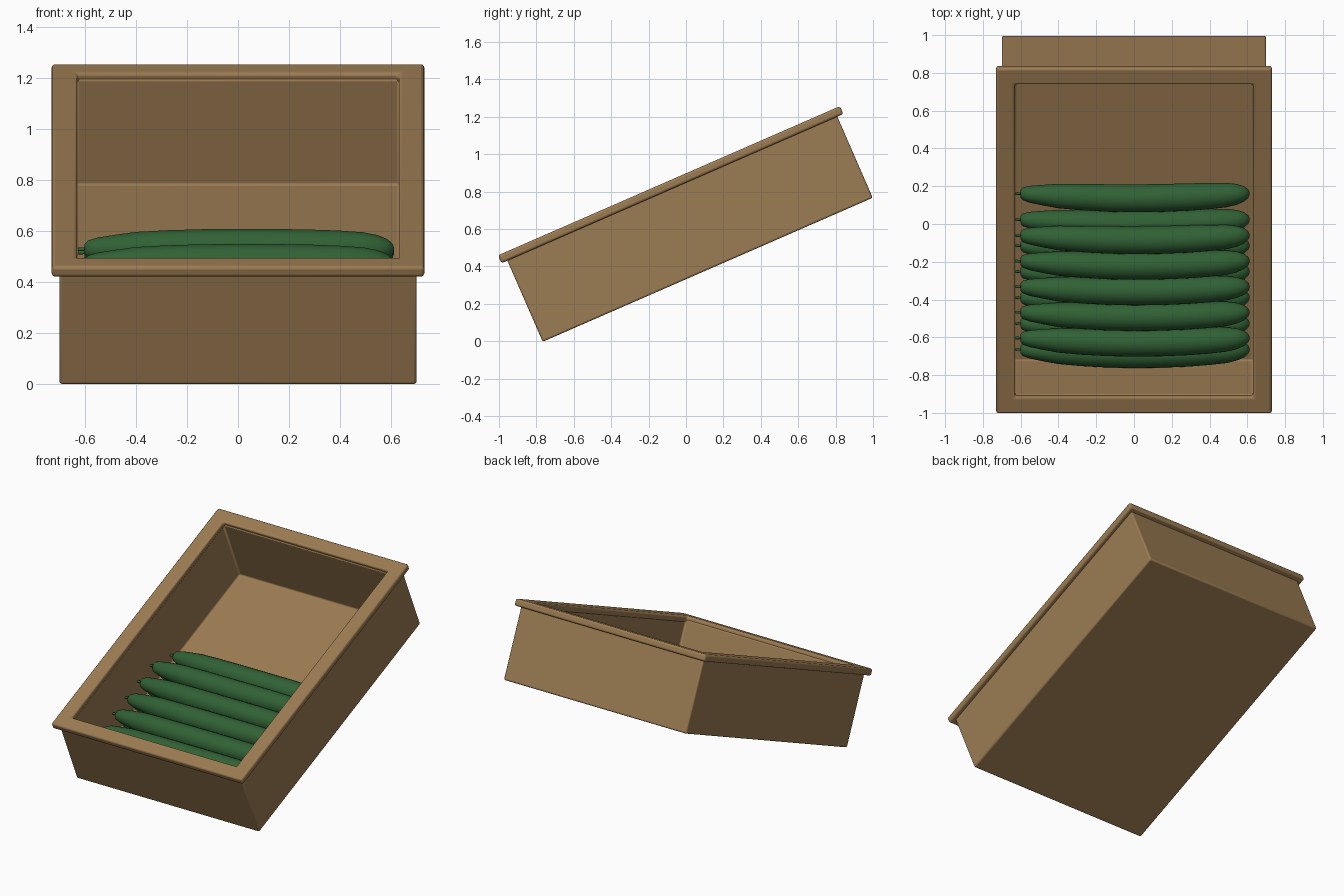
import bpy, bmesh, math
from mathutils import Matrix, Vector

if "Cube" in bpy.data.objects:
    bpy.data.objects.remove(bpy.data.objects["Cube"])

# Everything is built in the box's own frame (x, length, height), then tilted
TILT = math.atan2(0.77, 1.765)
PLACE = Matrix.Translation((0, -0.766, -0.003)) @ Matrix.Rotation(TILT, 4, 'X')
LENGTH = 1.925


def material(name, rgb):
    m = bpy.data.materials.new(name)
    m.diffuse_color = (*rgb, 1)
    m.use_nodes = True
    m.node_tree.nodes["Principled BSDF"].inputs["Base Color"].default_value = m.diffuse_color
    return m


wood = material("wood", (0.33, 0.20, 0.085))
green = material("green_skin", (0.03, 0.12, 0.035))


def finish(bm, name, mat, bevel=0.0):
    bmesh.ops.recalc_face_normals(bm, faces=bm.faces)
    me = bpy.data.meshes.new(name)
    bm.to_mesh(me)
    bm.free()
    ob = bpy.data.objects.new(name, me)
    bpy.context.collection.objects.link(ob)
    me.materials.append(mat)
    ob.matrix_world = PLACE
    if bevel:
        b = ob.modifiers.new("bevel", 'BEVEL')
        b.width, b.segments, b.limit_method = bevel, 3, 'ANGLE'
    bpy.ops.object.select_all(action='DESELECT')
    ob.select_set(True)
    bpy.context.view_layer.objects.active = ob
    bpy.ops.object.shade_smooth_by_angle(angle=math.radians(40))
    return ob


def skin(bm, rings, closed=False):
    """Join rings of points into a surface; cap the ends unless closed."""
    vs = [[bm.verts.new(p) for p in r] for r in rings]
    n = len(vs[0])
    pairs = list(zip(vs, vs[1:])) + ([(vs[-1], vs[0])] if closed else [])
    for a, b in pairs:
        for i in range(n):
            j = (i + 1) % n
            bm.faces.new((a[i], a[j], b[j], b[i]))
    if not closed:
        bm.faces.new(vs[0])
        bm.faces.new(vs[-1])


def rect(half_x, margin, h):
    """Rectangle around the box footprint, inset along the length by margin."""
    y0, y1 = margin, LENGTH - margin
    return [(-half_x, y0, h), (half_x, y0, h), (half_x, y1, h), (-half_x, y1, h)]


# Open box
bm = bmesh.new()
skin(bm, [rect(0.70, 0, 0), rect(0.70, 0, 0.495),
          rect(0.633, 0.065, 0.495), rect(0.633, 0.065, 0.042)])
finish(bm, "crate_body", wood, 0.01)

# Raised rim
bm = bmesh.new()
skin(bm, [rect(0.73, -0.035, 0.473), rect(0.73, -0.035, 0.519),
          rect(0.63, 0.06, 0.519), rect(0.63, 0.06, 0.473)], closed=True)
finish(bm, "crate_rim", wood, 0.013)

# Cucumber profile: (x, radius), stem first
PROFILE = [(-0.628, 0.008), (-0.602, 0.006), (-0.601, 0.020), (-0.588, 0.034),
           (-0.55, 0.045), (-0.48, 0.055), (-0.40, 0.065), (-0.28, 0.070),
           (-0.14, 0.073), (0, 0.074), (0.14, 0.074), (0.28, 0.073),
           (0.40, 0.070), (0.49, 0.065), (0.545, 0.055), (0.585, 0.040),
           (0.605, 0.022), (0.612, 0.006)]


def cucumber(name, u, v):
    bm = bmesh.new()
    rings = []
    for x, r in PROFILE:
        bow = max(0, math.cos(math.pi * x / 1.24))
        c = Vector((x, u - 0.021 * bow, v + 0.016 * bow))
        rings.append([c + Vector((0, r * math.cos(t), r * math.sin(t)))
                      for t in (2 * math.pi * k / 20 for k in range(20))])
    skin(bm, rings)
    finish(bm, name, green)


# Bottom layer of seven, upper layer of five
for i in range(7):
    cucumber(f"cucumber_lower_{i + 1}", 0.157 + 0.15 * i, 0.103)
for i in range(5):
    cucumber(f"cucumber_upper_{i + 1}", 0.267 + 0.148 * i, 0.204)
